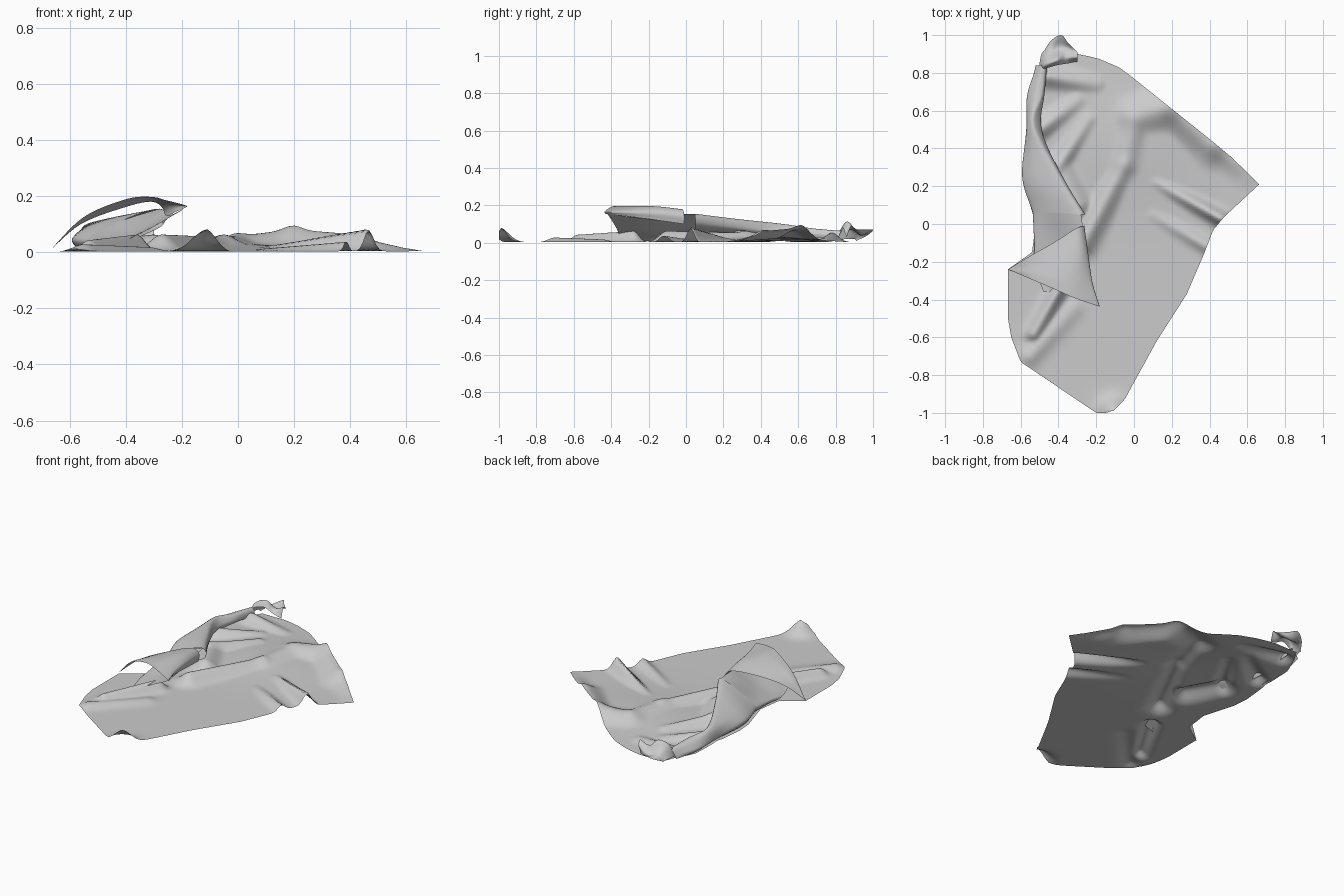
import bpy, math
from mathutils import Vector


def make_sheet(name, rows):
    """Build a smooth quad sheet from a grid of points."""
    n = len(rows[0])
    verts = [tuple(p) for r in rows for p in r]
    faces = [(j * n + i, j * n + i + 1, (j + 1) * n + i + 1, (j + 1) * n + i)
             for j in range(len(rows) - 1) for i in range(n - 1)]
    me = bpy.data.meshes.new(name)
    me.from_pydata(verts, [], faces)
    me.validate()
    ob = bpy.data.objects.new(name, me)
    bpy.context.collection.objects.link(ob)
    for p in me.polygons:
        p.use_smooth = True
    return ob


def spline(pts, steps):
    """Catmull-Rom curve through the points."""
    pts = [Vector(p) for p in pts]
    pts = [2 * pts[0] - pts[1]] + pts + [2 * pts[-1] - pts[-2]]
    out = []
    for k in range(1, len(pts) - 2):
        a, b, c, d = pts[k - 1:k + 3]
        for s in range(steps):
            t = s / steps
            out.append(0.5 * (2 * b + (c - a) * t + (2 * a - 5 * b + 4 * c - d) * t * t
                              + (3 * b - a - 3 * c + d) * t ** 3))
    return out + [pts[-2]]


def loft(name, rows, steps=6):
    across = [spline(r, steps) for r in rows]
    cols = [spline(c, steps) for c in zip(*across)]
    grid = [list(r) for r in zip(*cols)]
    for r in grid:
        for p in r:
            p.z = max(p.z, 0.003)
    return make_sheet(name, grid)


def interp(table, y):
    for (y0, x0), (y1, x1) in zip(table, table[1:]):
        if y <= y1:
            return x0 + (x1 - x0) * (y - y0) / (y1 - y0)
    return table[-1][1]


# Cloth outline as (y, x) on each side
LEFT = [(-1, -.2), (-.73, -.6), (-.6, -.65), (-.5, -.667), (-.24, -.667), (-.15, -.54),
        (0, -.52), (.2, -.58), (.3, -.59), (.5, -.57), (.7, -.56), (.82, -.51), (.9, -.46)]
RIGHT = [(-1, -.15), (-.99, -.11), (-.93, -.05), (-.62, .12), (-.37, .28), (-.16, .37),
         (-.03, .42), (.04, .48), (.21, .663), (.35, .52), (.45, .4), (.61, .2), (.77, 0),
         (.83, -.08), (.88, -.2), (.9, -.3)]

# Wrinkles: start x, y, height, end x, y, height, width
RIDGES = [
    (-.27, -.1, .06, -.05, .32, .05, .06), (-.05, .32, .05, .0, .55, .055, .08),
    (0, .57, .055, .2, .62, .078, .1), (.2, .62, .078, .42, .42, .06, .09),
    (.42, .42, .05, .6, .27, .01, .06),
    (.12, .22, .02, .46, .03, .08, .035), (.1, .05, .01, .39, -.12, .035, .035),
    (-.36, -.28, .06, -.53, -.58, .04, .04), (-.32, -.45, .015, -.55, -.7, .025, .05),
    (-.42, .28, .06, -.24, .55, .03, .05), (-.45, .78, .05, -.2, .74, .02, .05),
    (-.5, .5, .05, -.3, .65, .02, .05), (-.11, -1, .08, -.11, -1, .08, .07),
    (-.3, .1, .06, -.4, .3, .05, .07)]


def height(x, y):
    p, total = Vector((x, y)), 0
    for x0, y0, h0, x1, y1, h1, w in RIDGES:
        a, d = Vector((x0, y0)), Vector((x1 - x0, y1 - y0))
        t = max(0, min(1, (p - a).dot(d) / max(d.length_squared, 1e-6)))
        r = (p - a - d * t).length / w
        total += ((h0 + (h1 - h0) * t) * math.exp(-r * r)) ** 4
    # slightly raised middle of the back half
    soft = .028 * math.exp(-((x + .05) / .33) ** 2 - ((y - .42) / .3) ** 2)
    return .003 + (total + soft ** 4) ** .25


# Main spread of cloth on the floor
NY, NX = 150, 80
ys = sorted(set([-1 + 1.9 * j / NY for j in range(NY + 1)] + [.21, -.24]))
rows = []
for y in ys:
    l, r = interp(LEFT, y), interp(RIGHT, y)
    xs = [l + (r - l) * i / NX for i in range(NX + 1)]
    rows.append([(x, y, height(x, y)) for x in xs])
make_sheet("cloth_spread", rows)

# Left side rolled over, its front end twisting under the flap
loft("cloth_roll", [
    [(-.52, .84, .01), (-.51, .84, .03), (-.49, .84, .06), (-.47, .83, .06), (-.46, .82, .04), (-.46, .82, .02)],
    [(-.555, .68, .01), (-.565, .68, .03), (-.53, .68, .07), (-.49, .68, .075), (-.475, .68, .05), (-.48, .68, .03)],
    [(-.55, .5, .01), (-.57, .5, .03), (-.56, .51, .08), (-.53, .52, .1), (-.49, .5, .06), (-.5, .5, .03)],
    [(-.57, .25, .01), (-.59, .25, .05), (-.52, .25, .1), (-.4, .25, .13), (-.38, .25, .08), (-.45, .27, .04)],
    [(-.52, .05, .01), (-.53, .06, .05), (-.42, .06, .11), (-.28, .05, .155), (-.265, .05, .1), (-.36, .05, .05)],
])
loft("cloth_under_flap", [
    [(-.52, .05, .01), (-.53, .06, .05), (-.42, .06, .11), (-.28, .05, .155)],
    [(-.52, -.08, .01), (-.52, -.08, .035), (-.4, -.08, .075), (-.265, -.06, .15)],
    [(-.53, -.2, .01), (-.5, -.2, .025), (-.38, -.2, .06), (-.25, -.2, .13)],
    [(-.48, -.36, .02), (-.42, -.36, .035), (-.33, -.37, .075), (-.19, -.42, .155)],
])

# Triangular flap arching from the floor over the roll
loft("cloth_flap", [
    [(-.667, -.24, .01), (-.56, -.175, .1), (-.42, -.095, .155), (-.31, -.025, .18), (-.265, -.01, .15), (-.27, -.01, .1)],
    [(-.667, -.24, .01), (-.555, -.22, .11), (-.41, -.19, .175), (-.3, -.16, .195), (-.245, -.16, .165), (-.25, -.15, .12)],
    [(-.667, -.24, .01), (-.555, -.26, .12), (-.41, -.28, .185), (-.31, -.29, .197), (-.225, -.31, .17), (-.23, -.3, .14)],
    [(-.667, -.24, .01), (-.55, -.29, .125), (-.41, -.35, .185), (-.32, -.39, .195), (-.19, -.435, .168), (-.195, -.43, .155)],
])

# Crumpled back corner
loft("cloth_back_corner", [
    [(-.5, .82, .01), (-.48, .82, .06), (-.41, .84, .08), (-.35, .85, .05), (-.3, .86, .03)],
    [(-.5, .85, .02), (-.47, .85, .09), (-.41, .87, .112), (-.36, .88, .07), (-.3, .88, .09)],
    [(-.49, .9, .02), (-.45, .92, .05), (-.4, .93, .04), (-.35, .93, .05), (-.3, .9, .08)],
    [(-.48, .91, .01), (-.44, .97, .04), (-.385, 1.0, .07), (-.35, .96, .07), (-.3, .91, .07)],
])
